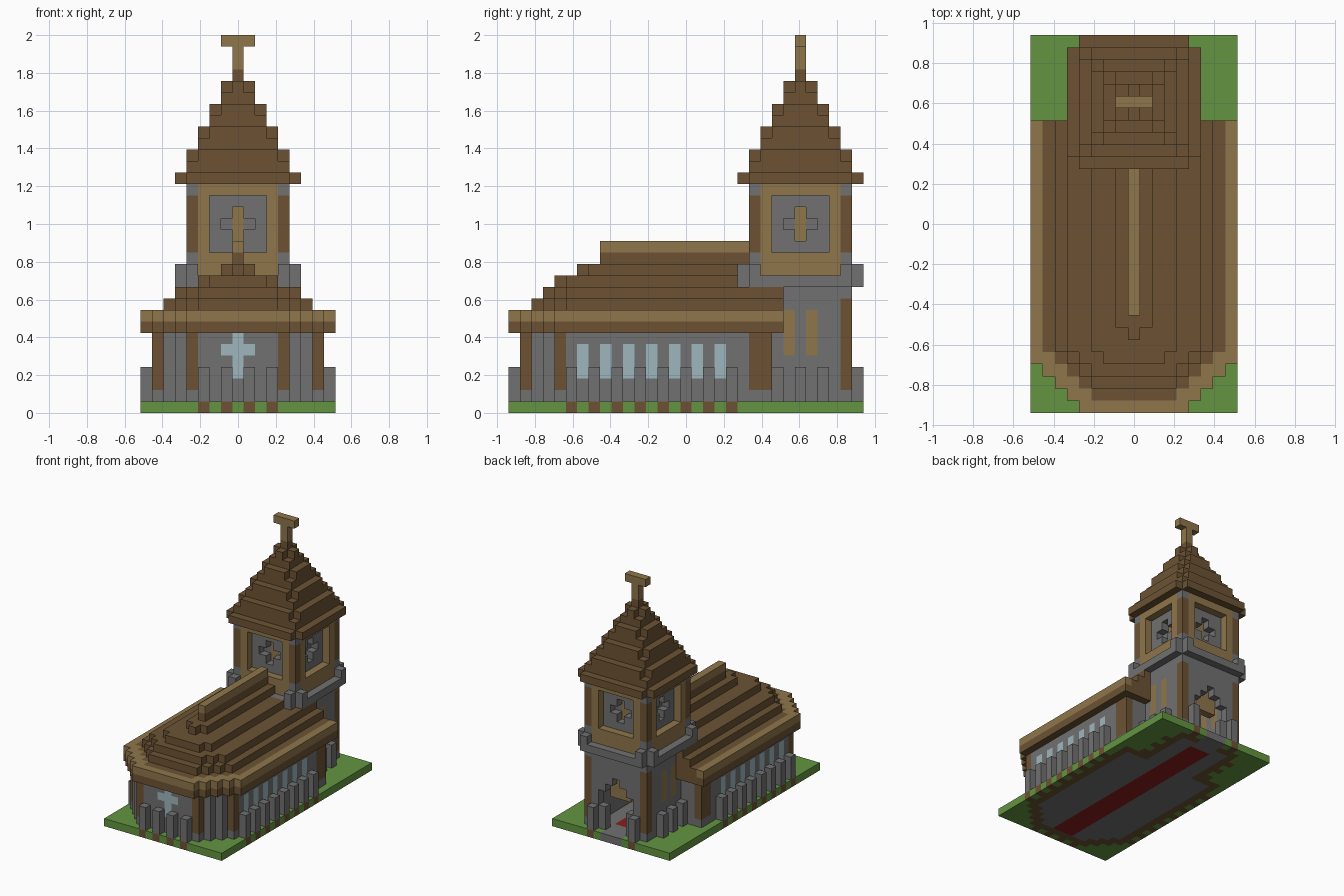
import bpy
import bmesh
from mathutils import Vector

V = 2 / 33                                  # block size
TC = 10                                     # tower centre along y

if "Cube" in bpy.data.objects:
    bpy.data.objects.remove(bpy.data.objects["Cube"], do_unlink=True)

COLOURS = {
    "dark_wood": (0.150, 0.086, 0.034),
    "light_wood": (0.275, 0.180, 0.070),
    "stone": (0.165, 0.165, 0.165),
    "glass": (0.34, 0.47, 0.51),
    "grass": (0.125, 0.30, 0.052),
    "carpet": (0.25, 0.012, 0.012),
}
NAMES = list(COLOURS)
MATERIALS = []
for name, rgb in COLOURS.items():
    mat = bpy.data.materials.new(name)
    mat.use_nodes = True
    mat.diffuse_color = (*rgb, 1)
    mat.node_tree.nodes["Principled BSDF"].inputs["Base Color"].default_value = (*rgb, 1)
    MATERIALS.append(mat)

cells = {}                                  # block -> (part, colour)


def fill(part, colour, inside, low, high):
    """Fill every block of levels low..high whose plan position passes the test."""
    for i in range(-8, 9):
        for j in range(-15, 16):
            if inside(i, j):
                for k in range(low, high + 1):
                    cells[i, j, k] = (part, colour)


def carve(inside, low, high):
    for c in [c for c in cells if low <= c[2] <= high and inside(c[0], c[1])]:
        del cells[c]


def shell(inside):
    """Only the outer blocks of a plan."""
    return lambda i, j: inside(i, j) and not all(
        inside(i + a, j + b) for a in (-1, 0, 1) for b in (-1, 0, 1))


def square(r, cut=False):
    """Square plan round the tower axis, optionally without its corners."""
    return lambda i, j: (max(abs(i), abs(j - TC)) <= r
                         and not (cut and abs(i) == r == abs(j - TC)))


def apse(half, front, nose, back):
    """Long plan with a stepped, chamfered front end."""
    return lambda i, j: front <= j <= back and abs(i) <= min(half, nose + j - front)


tower = square(4)
nave = apse(7, -14, 4, 7)


def body(i, j):
    return nave(i, j) or tower(i, j)


def post(i, j):
    return ((abs(i) == 8 and -10 <= j <= 4 and j % 2 == 0)
            or (j == -15 and abs(i) in (1, 3))
            or (abs(i) == 5 and j in (8, 10, 12))
            or (j == 15 and abs(i) == 3))


# Ground, floor and foundations
fill("ground", "grass", lambda i, j: True, 0, 0)
fill("floor", "stone", body, 0, 0)
fill("foundation", "dark_wood", lambda i, j: shell(body)(i, j) or post(i, j), 0, 0)
fill("floor", "stone", lambda i, j: abs(i) <= 1 and j >= 13, 0, 0)
fill("carpet", "carpet", lambda i, j: abs(i) <= 1 and -13 <= j <= 12, 0, 0)

# Nave walls with corner timbers and windows
fill("walls", "stone", shell(body), 1, 6)
fill("corner_timbers", "dark_wood",
     lambda i, j: (abs(i), j) in ((4, -14), (7, -11), (7, 6), (7, 7)), 2, 6)
fill("side_windows", "glass", lambda i, j: abs(i) == 7 and -9 <= j <= 3 and j % 2, 3, 5)
fill("front_window", "glass", lambda i, j: i == 0 and j == -14, 3, 6)
fill("front_window", "glass", lambda i, j: abs(i) <= 1 and j == -14, 5, 5)
fill("buttresses", "stone", post, 1, 3)

# Nave roof: eaves, light rim, stepped layers and ridge
fill("eaves", "dark_wood", apse(8, -15, 4, 8), 7, 7)
fill("roof_rim", "light_wood", apse(8, -15, 4, 8), 8, 8)
fill("nave_roof", "dark_wood", apse(7, -14, 3, 8), 8, 8)
for level, half, front, nose in ((9, 6, -13, 3), (10, 5, -12, 3), (11, 3, -11, 2),
                                 (12, 1, -9, 0), (13, 0, -7, 0)):
    fill("nave_roof", "dark_wood", apse(half, front, nose, 8), level, level)
fill("ridge", "light_wood", apse(0, -7, 0, 8), 14, 14)

# Lower tower with shutters and corner timbers
carve(tower, 7, 14)
fill("tower_walls", "stone", shell(tower), 7, 10)
fill("tower_timbers", "dark_wood", lambda i, j: abs(i) == 4 and j == 14, 2, 9)
fill("tower_shutters", "light_wood", lambda i, j: abs(i) == 4 and j in (9, 11), 5, 8)

# Arched doorway with a recessed panel above
carve(lambda i, j: j == 14 and abs(i) <= 1, 1, 6)
carve(lambda i, j: j == 14 and abs(i) <= 2, 4, 5)
carve(lambda i, j: j == 14 and i == 0, 7, 7)
fill("door_panel", "light_wood", lambda i, j: j == 13 and abs(i) <= 1, 5, 7)

# Ledge with raised corners
fill("ledge", "stone", square(5, True), 11, 11)
fill("ledge", "stone",
     lambda i, j: square(5, True)(i, j) and min(abs(i), abs(j - TC)) >= 4, 12, 12)

# Belfry: frame, corner timbers, recessed panels with cross openings
fill("belfry_frame", "light_wood", tower, 12, 19)


def corner(i, j):
    return abs(i) == 4 == abs(j - TC)


fill("belfry_corners", "stone", corner, 12, 19)
fill("belfry_timbers", "dark_wood", corner, 14, 18)


def bay(depth, width):
    """Blocks at one depth on all four faces, within a half width."""
    return lambda i, j: (max(abs(i), abs(j - TC)) == depth
                         and min(abs(i), abs(j - TC)) <= width)


carve(bay(4, 2), 14, 18)
fill("belfry_panels", "stone", square(3), 14, 18)
carve(bay(3, 0), 15, 17)
carve(bay(3, 1), 16, 16)
fill("belfry_core", "light_wood", bay(2, 0), 15, 17)

# Stepped spire and finial
fill("spire", "dark_wood", square(5, True), 20, 20)
for step, r in enumerate((4, 3, 2, 1)):
    fill("spire", "dark_wood", square(r), 21 + 2 * step, 21 + 2 * step)
    fill("spire", "dark_wood", square(r, True), 22 + 2 * step, 22 + 2 * step)
fill("spire", "dark_wood", square(0), 29, 29)
fill("finial", "light_wood", square(0), 30, 32)
fill("finial", "light_wood", lambda i, j: abs(i) <= 1 and j == TC, 32, 32)

# Turn each part into one mesh of its exposed block faces
AXES = [Vector(a) for a in ((1, 0, 0), (0, 1, 0), (0, 0, 1))]
for part in sorted({p for p, _ in cells.values()}):
    mesh = bpy.data.meshes.new(part)
    bm = bmesh.new()
    used = []
    for c, (owner, colour) in cells.items():
        if owner != part:
            continue
        if colour not in used:
            used.append(colour)
        centre = Vector(c) + Vector((0, 0, 0.5))
        for a in range(3):
            for s in (-1, 1):
                n = AXES[a] * s
                if tuple(int(q) for q in Vector(c) + n) in cells:
                    continue
                u, w = AXES[(a + 1) % 3] / 2, AXES[(a + 2) % 3] / 2 * s
                ring = (-u - w, u - w, u + w, w - u)
                face = bm.faces.new([bm.verts.new((centre + n / 2 + q) * V) for q in ring])
                face.material_index = used.index(colour)
    bmesh.ops.remove_doubles(bm, verts=bm.verts, dist=V / 100)
    bm.to_mesh(mesh)
    bm.free()
    for colour in used:
        mesh.materials.append(MATERIALS[NAMES.index(colour)])
    bpy.context.collection.objects.link(bpy.data.objects.new(part, mesh))
